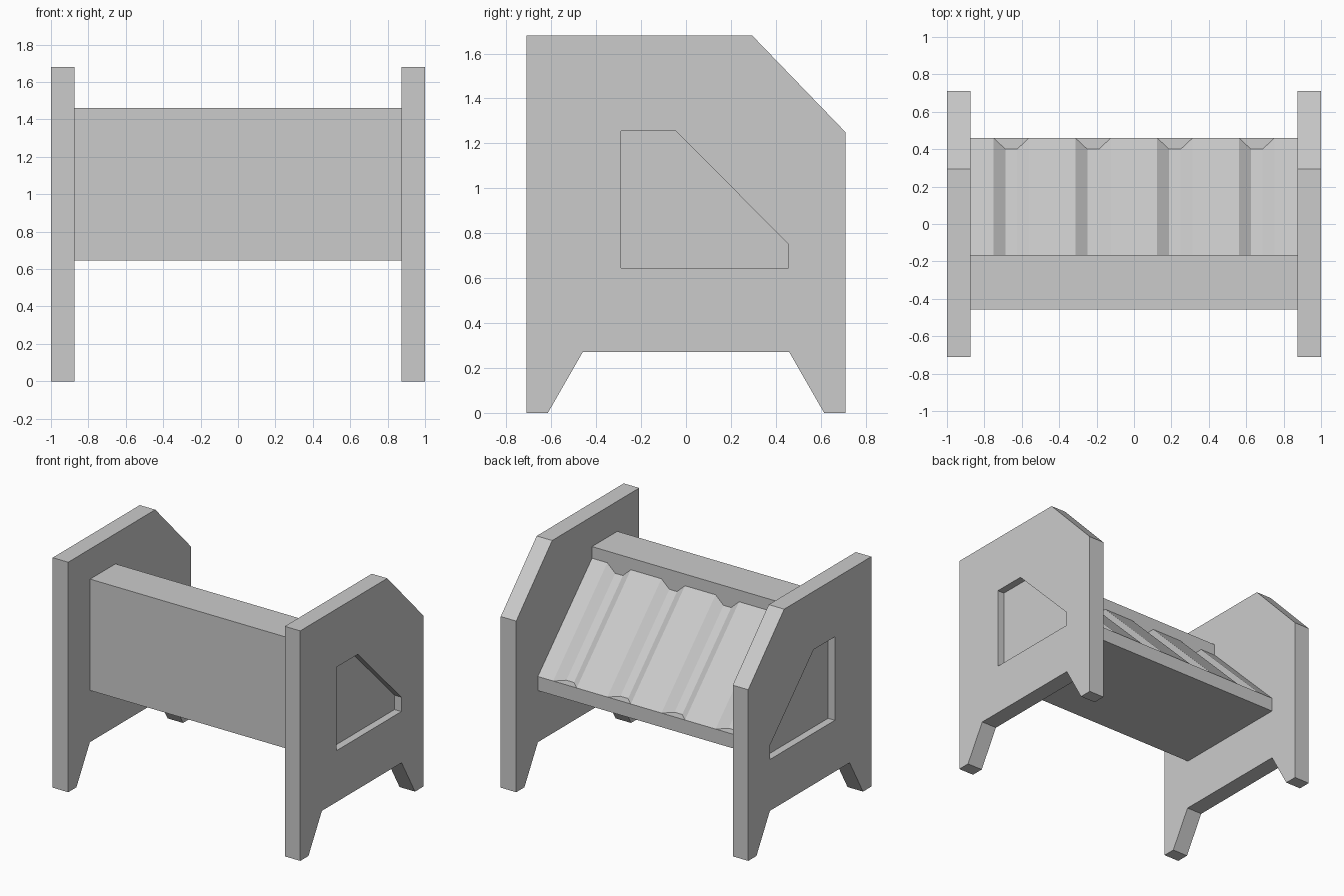
import bpy
import bmesh

cube = bpy.data.objects.get("Cube")
if cube:
    bpy.data.objects.remove(cube, do_unlink=True)

GREY = (0.6, 0.6, 0.6, 1.0)
grey = bpy.data.materials.new("plain grey")
grey.use_nodes = True
grey.diffuse_color = GREY
grey.node_tree.nodes["Principled BSDF"].inputs["Base Color"].default_value = GREY


def loft(name, sections):
    """Join (x, [(y, z), ...]) cross-sections into a closed solid."""
    bm = bmesh.new()
    rings = [[bm.verts.new((x, y, z)) for y, z in pts] for x, pts in sections]
    n = len(rings[0])
    for a, b in zip(rings, rings[1:]):
        for i in range(n):
            j = (i + 1) % n
            bm.faces.new((a[i], a[j], b[j], b[i]))
    bm.faces.new(rings[0][::-1])
    bm.faces.new(rings[-1])
    bmesh.ops.remove_doubles(bm, verts=bm.verts, dist=0.0001)
    bmesh.ops.recalc_face_normals(bm, faces=bm.faces)
    mesh = bpy.data.meshes.new(name)
    bm.to_mesh(mesh)
    bm.free()
    mesh.materials.append(grey)
    obj = bpy.data.objects.new(name, mesh)
    bpy.context.collection.objects.link(obj)
    return obj


# Side panels with splayed feet, a clipped back corner and an outer recess
PANEL = [(-0.71, 0), (-0.615, 0), (-0.46, 0.27), (0.46, 0.27), (0.615, 0),
         (0.71, 0), (0.71, 1.25), (0.295, 1.68), (-0.71, 1.68)]
RECESS = [(-0.29, 0.645), (0.457, 0.645), (0.457, 0.75),
          (-0.045, 1.255), (-0.29, 1.255)]
INNER, OUTER, RECESS_DEPTH = 0.875, 1.0, 0.055

for side, sign in (("left", 1), ("right", -1)):
    panel = loft(side + "_side_panel",
                 [(sign * INNER, PANEL), (sign * OUTER, PANEL)])
    cutter = loft(side + "_recess_cutter",
                  [(sign * (OUTER - RECESS_DEPTH), RECESS),
                   (sign * (OUTER + 0.1), RECESS)])
    cutter.hide_render = True
    cut = panel.modifiers.new("recess", "BOOLEAN")
    cut.operation = "DIFFERENCE"
    cut.solver = "EXACT"
    cut.object = cutter
    bpy.context.view_layer.objects.active = panel
    bpy.ops.object.modifier_apply(modifier=cut.name)
    bpy.data.objects.remove(cutter, do_unlink=True)


# Central body: upright front, flat top and a sloped back with four grooves
def body_section(depth):
    return [(-0.457, 0.647), (0.46, 0.647), (0.46, 0.75),
            (0.46 - depth, 0.75), (-0.165, 1.375 - depth),
            (-0.165, 1.46), (-0.457, 1.46)]


GROOVE_DEPTH, GROOVE_SPACING = 0.06, 0.4375
sections = [(-INNER, body_section(0))]
for k in range(4):
    centre = (k - 1.5) * GROOVE_SPACING
    for offset, depth in ((-0.095, 0), (-0.031, GROOVE_DEPTH),
                          (0.031, GROOVE_DEPTH), (0.095, 0)):
        sections.append((centre + offset, body_section(depth)))
sections.append((INNER, body_section(0)))
loft("grooved_body", sections)
